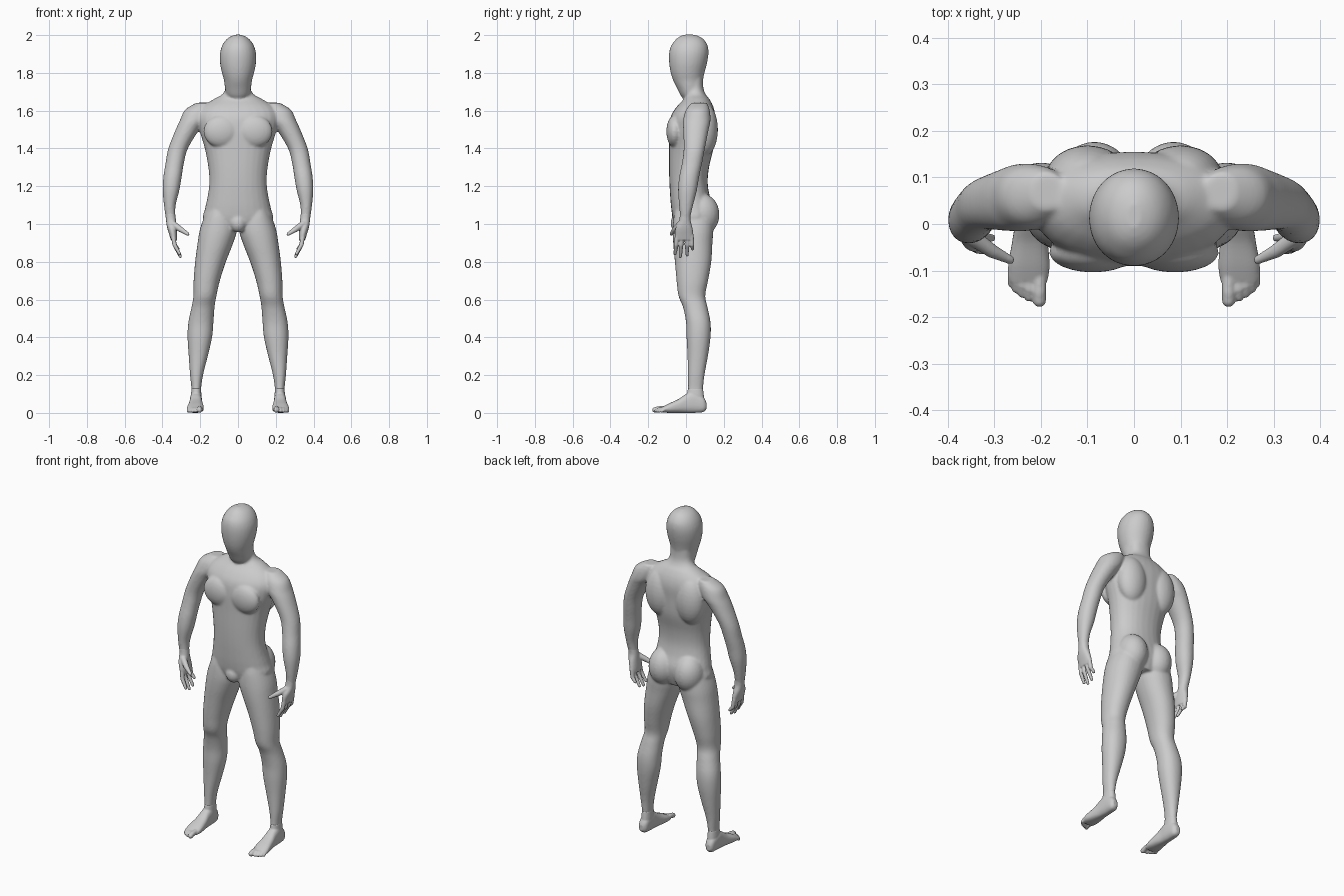
import bpy, bmesh, math
from mathutils import Vector, Matrix

skin = bpy.data.materials.new("plain grey")
skin.diffuse_color = (0.6, 0.6, 0.6, 1)


def catmull(p, t):
    a, b, c, d = p
    return 0.5 * (2*b + (c-a)*t + (2*a-5*b+4*c-d)*t*t + (3*b-a-3*c+d)*t**3)


def loft(bm, rows, axis='z', side=1, n=28, power=2.2, steps=4):
    """Closed tube through rows (position, a0, a1, b0, b1) along z or y."""
    fine = []
    for i in range(len(rows) - 1):
        q = [rows[max(i-1, 0)], rows[i], rows[i+1], rows[min(i+2, len(rows)-1)]]
        for s in range(steps):
            fine.append([catmull(v, s / steps) for v in zip(*q)])
    fine.append(rows[-1])
    rings = []
    for t, a0, a1, b0, b1 in fine:
        ring = []
        for k in range(n):
            w = 2 * math.pi * k / n
            c, s = math.cos(w), math.sin(w)
            c = math.copysign(abs(c) ** (2 / power), c)
            s = math.copysign(abs(s) ** (2 / power), s)
            a = ((a0 + a1) + (a1 - a0) * c) / 2 * side
            b = ((b0 + b1) + (b1 - b0) * s) / 2
            ring.append(bm.verts.new((a, b, t) if axis == 'z' else (a, t, b)))
        rings.append(ring)
    for r, q in zip(rings, rings[1:]):
        for k in range(n):
            bm.faces.new((r[k], r[(k+1) % n], q[(k+1) % n], q[k]))
    bm.faces.new(rings[0])
    bm.faces.new(rings[-1])


def ball(bm, c, r):
    m = Matrix.Translation(c) @ Matrix.Diagonal((*r, 1))
    bmesh.ops.create_uvsphere(bm, u_segments=24, v_segments=16, radius=1, matrix=m)


def digit(bm, pts):
    """Finger or toe: spheres joined by cones, points (x, y, z, radius)."""
    for p in pts:
        ball(bm, p[:3], (p[3],) * 3)
    for p, q in zip(pts, pts[1:]):
        a, b = Vector(p[:3]), Vector(q[:3])
        m = Matrix.Translation((a+b)/2) @ (b-a).to_track_quat('Z', 'Y').to_matrix().to_4x4()
        bmesh.ops.create_cone(bm, cap_ends=True, segments=16, radius1=p[3],
                              radius2=q[3], depth=(b-a).length, matrix=m)


def finish(bm, name, voxel, smooth, mirror=False):
    bmesh.ops.recalc_face_normals(bm, faces=bm.faces)
    me = bpy.data.meshes.new(name)
    bm.to_mesh(me)
    bm.free()
    me.materials.append(skin)
    ob = bpy.data.objects.new(name, me)
    bpy.context.collection.objects.link(ob)
    r = ob.modifiers.new("fuse", 'REMESH')
    r.mode, r.voxel_size, r.use_smooth_shade = 'VOXEL', voxel, True
    s = ob.modifiers.new("soften", 'SMOOTH')
    s.factor, s.iterations = 0.5, smooth
    if mirror:
        ob.modifiers.new("mirror", 'MIRROR').use_mirror_merge = False


# --- body: torso, head, arms and legs fused together
bm = bmesh.new()
torso = [(.965, .09, -.05, .12), (1.02, .182, -.068, .14), (1.08, .175, -.078, .145),
         (1.15, .16, -.084, .125), (1.22, .152, -.088, .115), (1.30, .157, -.09, .122),
         (1.40, .176, -.09, .145), (1.50, .205, -.09, .152), (1.57, .215, -.08, .155),
         (1.62, .19, -.05, .145), (1.66, .13, -.012, .125), (1.685, .085, .0, .105),
         (1.72, .066, .0, .092), (1.78, .064, .0, .09)]
loft(bm, [(z, -w, w, f, b) for z, w, f, b in torso])
head = [(1.662, .035, -.012, .06), (1.68, .06, -.028, .085), (1.72, .069, -.048, .088),
        (1.76, .074, -.068, .09), (1.80, .085, -.081, .098), (1.85, .095, -.089, .111),
        (1.90, .096, -.090, .119), (1.94, .086, -.081, .116), (1.97, .068, -.06, .10),
        (1.99, .045, -.038, .077), (2.002, .016, -.012, .045)]
loft(bm, [(z, -w, w, f, b) for z, w, f, b in head], power=2.05)
arm = [(1.642, .15, .22, .03, .11), (1.605, .14, .28, .0, .125), (1.55, .165, .307, -.015, .13),
       (1.50, .205, .33, -.015, .12), (1.40, .265, .369, -.012, .10), (1.32, .287, .384, -.022, .085),
       (1.25, .298, .395, -.036, .07), (1.18, .31, .399, -.042, .058), (1.10, .33, .392, -.037, .038),
       (1.04, .331, .384, -.032, .024), (1.01, .328, .38, -.034, .022)]
leg = [(1.10, .05, .15, -.05, .12), (1.04, .02, .178, -.065, .14), (.97, .006, .202, -.07, .145),
       (.90, .025, .214, -.068, .14), (.80, .064, .227, -.059, .134), (.70, .096, .235, -.05, .117),
       (.62, .114, .236, -.04, .102), (.56, .124, .246, -.016, .114), (.48, .13, .263, .0, .13),
       (.40, .137, .267, .003, .13), (.30, .16, .261, .008, .116), (.20, .185, .254, .01, .098),
       (.12, .196, .246, .01, .09), (.05, .196, .25, .0, .09)]
for s in (1, -1):
    loft(bm, arm, side=s, power=2.1)
    loft(bm, leg, side=s, power=2.15)
    ball(bm, (s*.085, .085, 1.05), (.085, .092, .11))     # buttock
    ball(bm, (s*.10, .10, 1.50), (.09, .069, .14))        # shoulder blade
    ball(bm, (s*.088, -.06, 1.49), (.095, .044, .085))    # chest muscle
ball(bm, (0, -.04, 1.005), (.045, .042, .05))             # groin
finish(bm, "body", 0.007, 6)

# --- hand: palm, four fingers and thumb
bm = bmesh.new()
loft(bm, [(1.06, .334, .384, -.032, .026), (1.02, .328, .381, -.036, .024),
          (.98, .325, .375, -.055, .034), (.94, .322, .363, -.06, .04),
          (.915, .322, .355, -.055, .04)])
for y0, y1, tip in ((-.047, -.058, .842), (-.021, -.03, .828), (.006, .006, .836), (.029, .034, .868)):
    digit(bm, [(.343, y0, .935, .0125), (.336, (y0+y1)/2, .89, .0115),
               (.305 + (tip-.828)*.3, y1, tip, .0085)])
digit(bm, [(.345, -.03, 1.0, .018), (.305, -.058, .972, .015), (.266, -.077, .947, .0095)])
finish(bm, "hand", 0.004, 3, True)

# --- foot: sole and instep, ankle, five toes
bm = bmesh.new()
loft(bm, [(.108, .212, .238, .02, .055), (.09, .196, .25, .004, .085), (.04, .191, .254, .0, .115),
          (.0, .19, .256, .0, .10), (-.04, .185, .262, .0, .073), (-.09, .181, .27, .0, .05),
          (-.125, .186, .266, .003, .032)], axis='y', power=2.5)
loft(bm, [(.13, .196, .246, .01, .09), (.08, .193, .25, .003, .096), (.03, .195, .25, .0, .1)])
for x, tip, r in ((.203, -.164, .0145), (.225, -.157, .010), (.240, -.149, .0095),
                  (.253, -.14, .009), (.263, -.128, .0085)):
    digit(bm, [(x, -.095, .024, r), (x, tip + .018, .021, r), (x, tip, r + .001, r)])
finish(bm, "foot", 0.004, 3, True)
